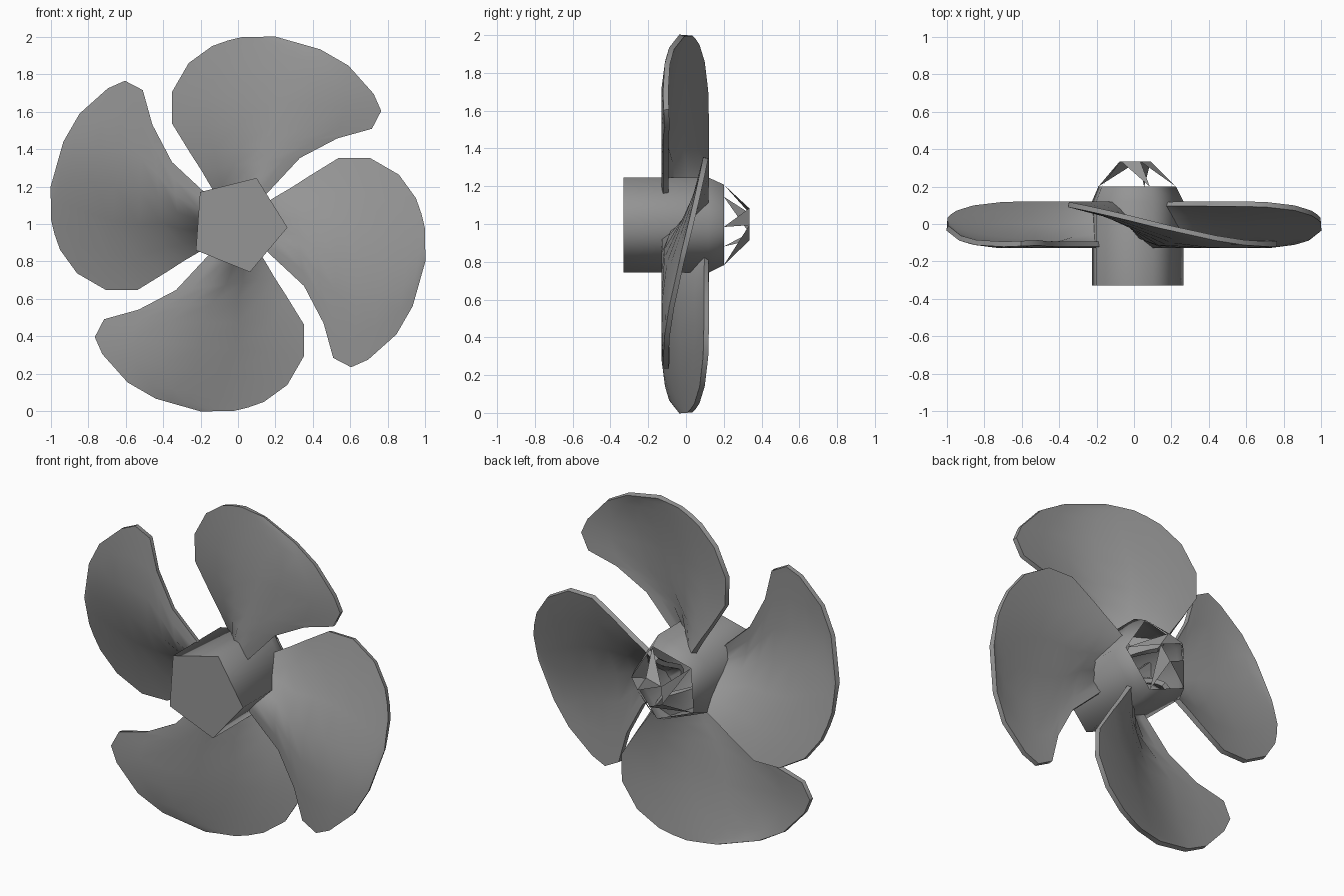
import bpy, bmesh, math
from mathutils import Vector, Matrix

if "Cube" in bpy.data.objects:
    bpy.data.objects.remove(bpy.data.objects["Cube"])

grey = bpy.data.materials.new("plain_grey")
grey.diffuse_color = (0.3, 0.3, 0.3, 1)
grey.use_nodes = True
grey.node_tree.nodes["Principled BSDF"].inputs["Base Color"].default_value = grey.diffuse_color
CENTRE = Vector((0, 0, 1))


def make(name, verts, faces, angle=0, fix_normals=True, thickness=0):
    me = bpy.data.meshes.new(name)
    me.from_pydata([tuple(v) for v in verts], [], faces)
    me.materials.append(grey)
    if fix_normals:
        bm = bmesh.new()
        bm.from_mesh(me)
        bmesh.ops.recalc_face_normals(bm, faces=bm.faces[:])
        bm.to_mesh(me)
        bm.free()
    ob = bpy.data.objects.new(name, me)
    bpy.context.collection.objects.link(ob)
    bpy.ops.object.select_all(action='DESELECT')
    ob.select_set(True)
    bpy.context.view_layer.objects.active = ob
    if thickness:
        mod = ob.modifiers.new("thickness", 'SOLIDIFY')
        mod.thickness = thickness
        mod.offset = 0
        bpy.ops.object.modifier_apply(modifier=mod.name)
    if angle:
        bpy.ops.object.shade_smooth_by_angle(angle=math.radians(angle))
    return ob


def ring(y, r):
    return [CENTRE + Vector((r * math.cos(a), y, r * math.sin(a)))
            for a in (math.radians(-4 + 72 * k) for k in range(5))]


# five-sided hub, tapering towards its open back
rings = [(-0.33, 0.265), (0.12, 0.265), (0.2, 0.225)]
verts = [v for y, r in rings for v in ring(y, r)]
faces = [(j * 5 + k, j * 5 + (k + 1) % 5, j * 5 + 5 + (k + 1) % 5, j * 5 + 5 + k)
         for j in range(2) for k in range(5)]
faces += [(4, 3, 2, 1, 0)]
make("hub", verts, faces, 76)

# open tail cone: one triangle per side, with a partial end face
verts = ring(0.2, 0.225) + ring(0.335, 0.09)
faces = [(k, 5 + k, 5 + (k + 1) % 5) for k in range(5)] + [(5, 6, 7)]
make("tail_cone_shards", verts, faces, 0, False)

# blade outline (x, height above the axis), root to tip along both edges
LEFT = [(-.08, .12), (-.135, .2), (-.19, .29), (-.25, .38), (-.35, .54),
        (-.35, .705), (-.26, .86), (-.135, .95), (-.05, .98), (.025, .998)]
RIGHT = [(.09, .1), (.195, .21), (.33, .355), (.53, .46), (.715, .51),
         (.765, .605), (.725, .695), (.59, .845), (.44, .93), (.195, .998)]
STEPS = 6


def depth(x, z, f):
    """Helical twist around the hub, plus a forward bulge between the edges."""
    t = math.degrees(math.atan2(x, z))
    twist = -0.108 * math.sin(math.radians((t - 6) * 2.3))
    bulge = 0.055 * 4 * f * (1 - f) * (1 - z ** 3)
    return max(twist - bulge, -0.115)


verts = []
for (lx, lz), (rx, rz) in zip(LEFT, RIGHT):
    for s in range(STEPS + 1):
        f = s / STEPS
        x, z = lx + (rx - lx) * f, lz + (rz - lz) * f
        verts.append(Vector((x, depth(x, z, f), z)))
W = STEPS + 1
faces = [(j * W + s, j * W + s + 1, (j + 1) * W + s + 1, (j + 1) * W + s)
         for j in range(len(LEFT) - 1) for s in range(STEPS)]

# four blades around the hub
for n in range(4):
    rot = Matrix.Rotation(math.radians(90 * n), 3, 'Y')
    make("blade_%d" % (n + 1), [CENTRE + rot @ v for v in verts], faces, 50,
         thickness=0.028)
